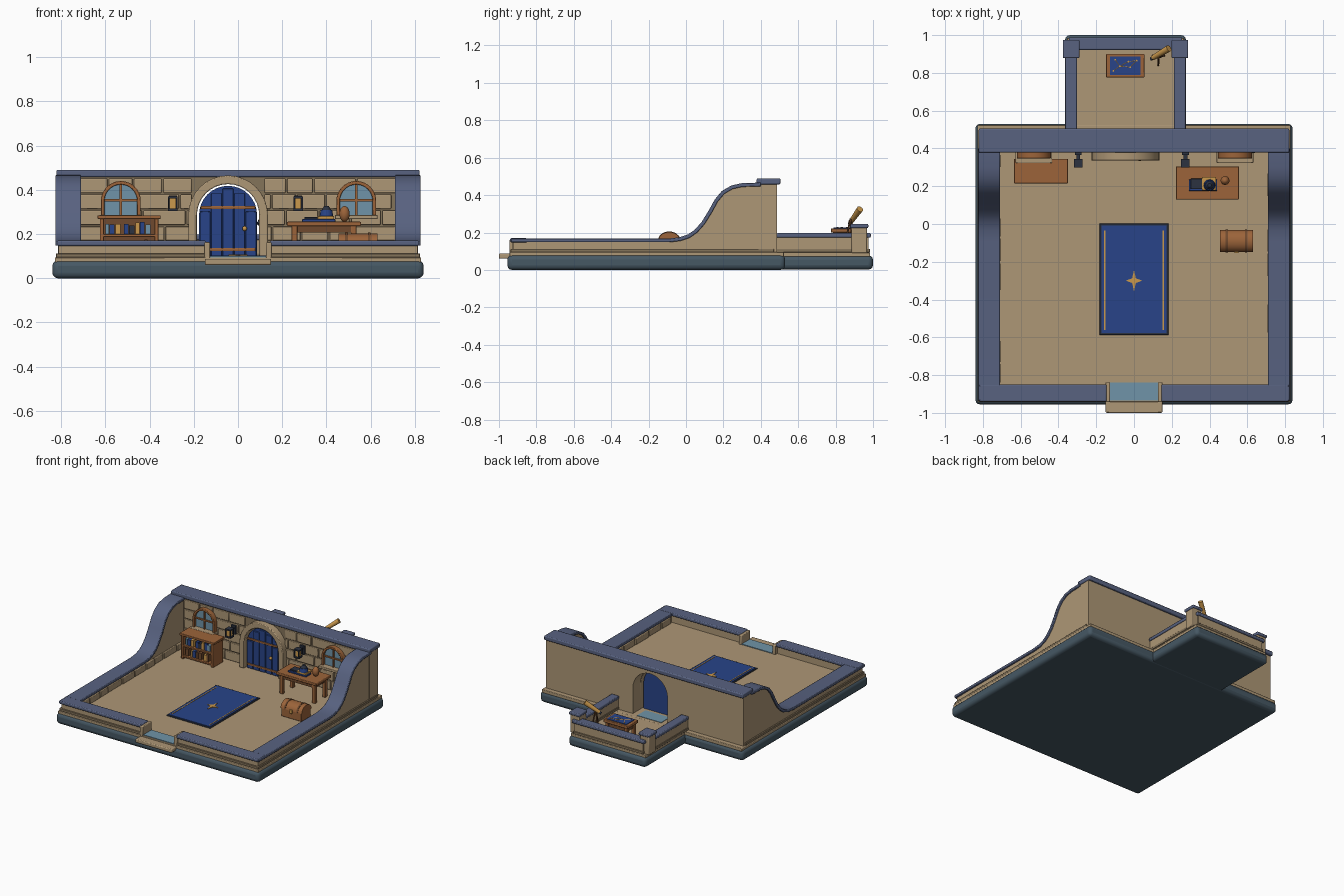
import bpy, bmesh, math, random
from mathutils import Vector, Matrix

random.seed(4)
if "Cube" in bpy.data.objects:
    bpy.data.objects.remove(bpy.data.objects["Cube"])


def mat(name, *rgb):
    col = [((c / 255 + 0.055) / 1.055) ** 2.4 for c in rgb] + [1]
    m = bpy.data.materials.new(name)
    m.use_nodes = True
    m.diffuse_color = col
    m.node_tree.nodes["Principled BSDF"].inputs["Base Color"].default_value = col
    return m


STONE = mat("tan stone", 174, 151, 118)
DARK = mat("dark stone", 132, 115, 90)
CAP = mat("blue grey cap", 88, 98, 128)
BASE = mat("slate base", 70, 88, 100)
BLUE = mat("deep blue", 40, 68, 136)
WOOD = mat("brown wood", 156, 100, 58)
DWOOD = mat("dark wood", 112, 74, 46)
GOLD = mat("gold", 202, 152, 76)
GLASS = mat("pale blue glass", 112, 148, 168)
IRON = mat("dark iron", 44, 50, 64)
made = []


def finish(name, bm, m, bevel=0):
    bmesh.ops.recalc_face_normals(bm, faces=bm.faces)
    me = bpy.data.meshes.new(name)
    bm.to_mesh(me)
    bm.free()
    me.materials.append(m)
    ob = bpy.data.objects.new(name, me)
    bpy.context.collection.objects.link(ob)
    if bevel:
        mod = ob.modifiers.new("bevel", "BEVEL")
        mod.width, mod.segments = bevel, 3 if bevel > 0.015 else 2
    made.append(ob)
    return ob


def boxes(name, bounds, m, bevel=0):
    bm = bmesh.new()
    for x0, x1, y0, y1, z0, z1 in bounds:
        c = Vector((x0 + x1, y0 + y1, z0 + z1)) / 2
        size = Matrix.Diagonal((x1 - x0, y1 - y0, z1 - z0, 1))
        bmesh.ops.create_cube(bm, size=1, matrix=Matrix.Translation(c) @ size)
    return finish(name, bm, m, bevel)


def box(name, x0, x1, y0, y1, z0, z1, m, bevel=0):
    return boxes(name, [(x0, x1, y0, y1, z0, z1)], m, bevel)


def prism(name, pts, axis, lo, hi, m, bevel=0):
    place = {"x": lambda a, b, t: (t, a, b), "y": lambda a, b, t: (a, t, b),
             "z": lambda a, b, t: (a, b, t)}[axis]
    bm = bmesh.new()
    f = bm.faces.new([bm.verts.new(place(a, b, lo)) for a, b in pts])
    ext = bmesh.ops.extrude_face_region(bm, geom=[f])["geom"]
    step = Vector(place(0, 0, hi - lo))
    bmesh.ops.translate(bm, vec=step, verts=[v for v in ext if isinstance(v, bmesh.types.BMVert)])
    return finish(name, bm, m, bevel)


def rod(name, p, q, r0, r1, m, sides=12):
    p, q = Vector(p), Vector(q)
    rot = (q - p).to_track_quat("Z", "Y").to_matrix().to_4x4()
    bm = bmesh.new()
    bmesh.ops.create_cone(bm, cap_ends=True, segments=sides, radius1=r0, radius2=r1,
                          depth=(q - p).length, matrix=Matrix.Translation((p + q) / 2) @ rot)
    return finish(name, bm, m)


def ball(name, c, sx, sz, m):
    bm = bmesh.new()
    bmesh.ops.create_uvsphere(bm, u_segments=14, v_segments=9, radius=1,
                              matrix=Matrix.Translation(c) @ Matrix.Diagonal((sx, sx, sz, 1)))
    return finish(name, bm, m)


def arch(cx, r, z0, spring, n=16):
    curve = [(cx - r * math.cos(math.pi * i / n), spring + r * math.sin(math.pi * i / n))
             for i in range(n + 1)]
    return [(cx - r, z0)] + curve + [(cx + r, z0)]


# Foundation and floor
box("main_base", -.84, .84, -.955, .53, 0, .08, BASE, .025)
box("annex_base", -.365, .275, .48, 1, .002, .078, BASE, .025)
box("main_floor", -.828, .828, -.943, .523, .07, .095, STONE, .004)
box("annex_floor", -.355, .265, .5, .985, .07, .094, STONE, .004)
box("front_step", -.15, .15, -1, -.92, .06, .088, STONE, .006)
box("front_threshold", -.13, .13, -.935, -.84, .092, .1, GLASS)

# Low front wall with its gap, and side walls that sweep up to the back
SWEEP = [(-.935, .148), (-.09, .148), (-.03, .155), (.02, .172), (.06, .2), (.1, .245),
         (.14, .31), (.17, .365), (.205, .407), (.25, .433), (.3, .444), (.4, .447)]


def lifted(pts, d):
    out = []
    for i, p in enumerate(pts):
        a, b = Vector(pts[max(i - 1, 0)]), Vector(pts[min(i + 1, len(pts) - 1)])
        t = (b - a).normalized()
        out.append((p[0] - t.y * d, p[1] + t.x * d))
    return out


for s, side in ((-1, "right"), (1, "left")):
    def span(a, b):
        return sorted((s * a, s * b))
    prism(side + "_wall", [(-.925, .09)] + [(max(y, -.925), z + .003) for y, z in SWEEP] + [(.4, .09)],
          "x", *span(.722, .813), STONE)
    prism(side + "_wall_cap", SWEEP + lifted(SWEEP, .02)[::-1], "x", *span(.71, .826), CAP, .004)
    box(side + "_side_plinth", *span(.8, .824), -.935, .47, .094, .113, DARK, .003)
    box(side + "_front_plinth", *span(.14, .823), -.937, -.9, .094, .112, DARK, .003)
    box(side + "_front_wall", *span(.14, .8), -.927, -.862, .09, .15, STONE)
    box(side + "_front_cap", *span(.145, .82), -.94, -.85, .147, .17, CAP, .006)
    box(side + "_gate_post", *span(.127, .152), -.943, -.837, .09, .163, STONE, .005)
    course, y = [], -.84
    while y < .36:
        w = min(random.uniform(.09, .17), .375 - y)
        course.append((*span(.706 + random.uniform(0, .006), .73), y, y + w - .008, .097, .143))
        y += w
    boxes(side + "_inner_bricks", course, STONE, .004)

# Back wall with arched doorway, dark joints behind raised bricks
DOOR = -.045
wall = prism("back_wall", [(-.815, .09), (-.815, .46), (.815, .46), (.815, .09)]
             + arch(DOOR, .143, .09, .287)[::-1], "y", .388, .487, STONE)
wall.data.materials.append(DARK)
for f in wall.data.polygons:
    if f.normal.y < -.9:
        f.material_index = 1
box("back_wall_cap", -.822, .822, .378, .505, .457, .49, CAP, .007)
bricks = []
for row in range(5):
    z, x = .098 + .072 * row, -.715 - .06 * (row % 2)
    while x < .715:
        w = random.uniform(.11, .2)
        a, b, x = max(x, -.715), min(x + w - .008, .715), x + w
        pieces = [(a, min(b, DOOR - .165)), (max(a, DOOR + .165), b)]
        depth = .377 + random.uniform(0, .006)
        bricks += [(p, q, depth, .395, z, z + .065) for p, q in pieces if q - p > .015]
boxes("back_wall_bricks", bricks, STONE, .004)

# Door, its frame and fittings
prism("door_frame", arch(DOOR, .18, .094, .285) + arch(DOOR, .141, .094, .285)[::-1],
      "y", .335, .4, STONE, .005)
prism("door_panel", arch(DOOR, .131, .097, .287), "y", .362, .378, BLUE)
for i in range(5):
    x = DOOR - .104 + .052 * i
    top = .28 + math.sqrt(.128 ** 2 - (abs(x - DOOR) + .022) ** 2)
    box(f"door_board_{i + 1}", x - .024, x + .024, .352, .366, .098, top, BLUE, .003)
for z in (.13, .32):
    box("door_strap", DOOR - .124, DOOR + .124, .346, .355, z - .007, z + .007, WOOD, .002)
ball("door_knob", (.03, .343, .225), .011, .011, GOLD)
box("door_threshold", DOOR - .1, DOOR + .1, .4, .5, .093, .098, GLASS)

# Arched windows with sills
for x in (-.53, .535):
    prism("window_glass", arch(x, .078, .285, .35), "y", .366, .38, GLASS)
    prism("window_frame", arch(x, .09, .28, .35) + arch(x, .074, .28, .35)[::-1],
          "y", .347, .385, WOOD, .003)
    boxes("window_bars", [(x - .005, x + .005, .356, .37, .285, .428),
                          (x - .078, x + .078, .356, .37, .348, .358)], WOOD)
    box("window_sill", x - .097, x + .097, .322, .385, .268, .287, STONE, .004)

# Wall lanterns
for x in (-.295, .272):
    boxes("lantern_bracket", [(x - .01, x + .01, .33, .385, .352, .362),
                              (x - .018, x + .018, .366, .38, .31, .375)], IRON)
    boxes("lantern_case", [(x - .022, x + .022, .3, .344, z, z + .01) for z in (.305, .36)]
          + [(x + i * .019 - .003, x + i * .019 + .003, .322 + j * .019 - .003,
              .322 + j * .019 + .003, .305, .365) for i in (-1, 1) for j in (-1, 1)], IRON)
    box("lantern_light", x - .014, x + .014, .308, .336, .313, .362, GOLD)

# Bookcase
boxes("bookcase_boards", [(-.635, -.35, .215, .345, .268, .285)]
      + [(-.625, -.36, .22, .34, z, z + .013) for z in (.108, .187)]
      + [(x, x + .018, .22, .34, .095, .27) for x in (-.625, -.378)], WOOD, .003)
box("bookcase_back", -.615, -.37, .33, .342, .11, .27, DWOOD)
for z in (.121, .2):
    x = -.6
    while x < -.4:
        w = random.uniform(.016, .03)
        box("book", x, x + w - .003, .235, .32, z, z + random.uniform(.038, .056),
            random.choice([BLUE, BLUE, IRON, GOLD, GLASS, DWOOD]))
        x += w + random.choice([0, 0, .014])

# Work table with books, jar and vase
box("table_top", .222, .556, .13, .305, .236, .256, WOOD, .004)
box("table_apron", .25, .53, .15, .285, .208, .238, DWOOD)
boxes("table_legs", [(x, x + .026, y, y + .026, .095, .238) for x in (.242, .51)
                     for y in (.145, .265)], WOOD, .003)
box("blue_book", .29, .44, .175, .235, .256, .267, BLUE, .002)
box("dark_book", .3, .385, .185, .24, .267, .277, IRON, .002)
box("gold_book", .36, .435, .178, .25, .267, .281, GOLD, .002)
rod("jar", (.4, .205, .281), (.4, .205, .308), .031, .026, BLUE)
rod("jar_lid", (.4, .205, .308), (.4, .205, .328), .022, .01, IRON)
ball("vase", (.482, .23, .291), .024, .036, WOOD)

# Chest with rounded lid
box("chest_body", .46, .625, -.145, -.035, .095, .158, WOOD, .004)


def lid(r):
    return [(-.09 + (.058 + r) * math.cos(math.pi * i / 10), .155 + (.048 + r) * math.sin(math.pi * i / 10))
            for i in range(11)]


prism("chest_lid", lid(0), "x", .455, .63, WOOD)
for x in (.485, .587):
    prism("chest_strap", lid(.003), "x", x, x + .012, DWOOD)
box("chest_lock", .532, .553, -.154, -.14, .138, .165, GOLD, .002)

# Rug with trim and star
box("rug_border", -.182, .182, -.587, .002, .094, .1, IRON, .002)
box("rug", -.172, .172, -.577, -.008, .096, .104, BLUE)
boxes("rug_trim", [(x - .003, x + .003, -.56, -.035, .1, .106) for x in (-.155, .155)], GOLD)
star = [((.058, .018)[i % 2] * math.sin(i * math.pi / 4) * .75,
         -.3 + (.058, .018)[i % 2] * math.cos(i * math.pi / 4)) for i in range(8)]
prism("rug_star", star, "z", .102, .108, GOLD)

# Rear annex walls, corner posts and caps
for s, side in ((-1, "right"), (1, "left")):
    x = DOOR + s * .288
    box(side + "_annex_wall", x - .024, x + .024, .48, .95, .09, .177, STONE)
    box(side + "_annex_plinth", x - .029, x + .029, .48, .95, .094, .113, DARK, .003)
    box(side + "_annex_cap", x - .031, x + .031, .485, .95, .173, .197, CAP, .006)
    box(side + "_annex_post", x - .037, x + .037, .885, .967, .09, .23, STONE, .005)
    box(side + "_post_cap", x - .044, x + .044, .878, .975, .224, .246, CAP, .006)
box("annex_back_wall", -.33, .24, .93, .977, .09, .177, STONE)
box("annex_back_plinth", -.335, .245, .925, .984, .094, .113, DARK, .003)
box("annex_back_cap", -.345, .255, .922, .988, .173, .197, CAP, .006)

# Chart table
box("chart_table_top", -.147, .055, .775, .9, .2, .222, WOOD, .004)
box("chart_table_body", -.125, .033, .793, .882, .165, .202, DWOOD)
boxes("chart_table_legs", [(x, x + .022, y, y + .022, .094, .202) for x in (-.135, .021)
                           for y in (.785, .868)], WOOD)
box("chart", -.127, .035, .789, .886, .22, .226, BLUE)
path = [(-.11, .81), (-.075, .835), (-.02, .83), (.015, .865), (-.03, .86), (-.075, .835), (-.1, .87)]
for a, b in zip(path, path[1:]):
    rod("chart_line", (*a, .226), (*b, .226), .002, .002, GOLD, 6)
for a in path:
    rod("chart_star", (*a, .224), (*a, .229), .005, .005, GOLD, 6)

# Telescope on a tripod
rod("telescope_tube", (.1, .88, .255), (.185, .93, .325), .013, .018, GOLD)
rod("telescope_eyepiece", (.09, .873, .246), (.105, .883, .259), .009, .009, IRON)
for i in range(3):
    a = i * math.tau / 3 + .5
    rod("tripod_leg", (.13, .88, .275), (.13 + .035 * math.cos(a), .875 + .035 * math.sin(a), .094),
        .005, .005, DWOOD, 6)

# Smooth the rounded parts, keep hard edges
bpy.ops.object.select_all(action="DESELECT")
for ob in made:
    ob.select_set(True)
bpy.context.view_layer.objects.active = made[0]
bpy.ops.object.shade_smooth_by_angle(angle=math.radians(35))
